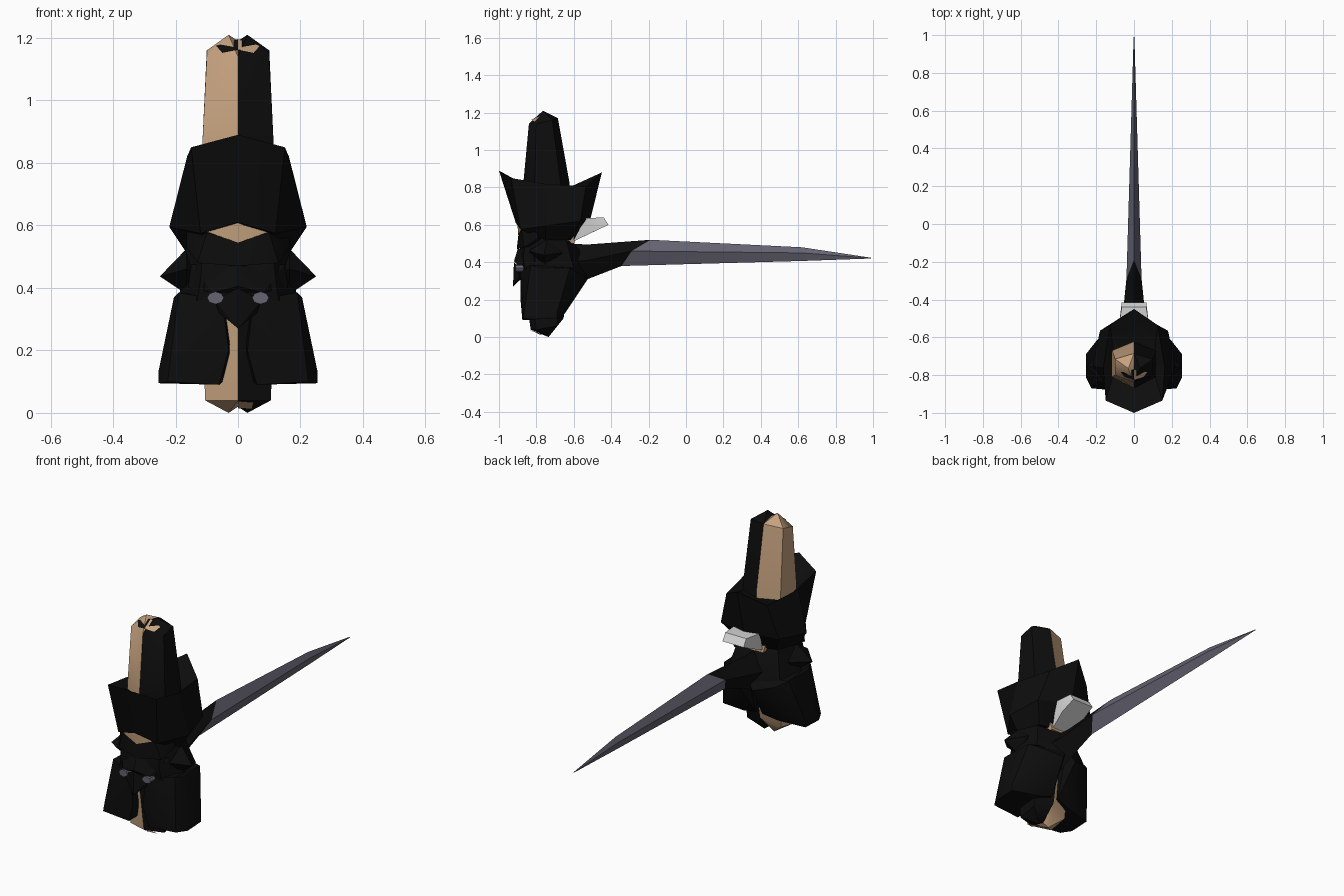
import bpy, bmesh, math
from mathutils import Vector

if "Cube" in bpy.data.objects:
    bpy.data.objects.remove(bpy.data.objects["Cube"])


def material(name, rgb):
    m = bpy.data.materials.new(name)
    m.diffuse_color = (*rgb, 1)
    m.use_nodes = True
    m.node_tree.nodes["Principled BSDF"].inputs["Base Color"].default_value = m.diffuse_color
    return m


BLACK = material("black cloth", (0.004, 0.004, 0.004))
TAN = material("tan skin", (0.56, 0.36, 0.21))
STEEL = material("violet steel", (0.13, 0.125, 0.165))
WHITE = material("pale grey", (0.68, 0.68, 0.68))


def finish(name, bm, mats, rule=None, angle=30):
    bmesh.ops.recalc_face_normals(bm, faces=bm.faces)
    if rule:
        for f in bm.faces:
            f.material_index = rule(f.calc_center_median())
    me = bpy.data.meshes.new(name)
    bm.to_mesh(me)
    bm.free()
    ob = bpy.data.objects.new(name, me)
    bpy.context.collection.objects.link(ob)
    for m in mats:
        me.materials.append(m)
    bpy.ops.object.select_all(action='DESELECT')
    ob.select_set(True)
    bpy.context.view_layer.objects.active = ob
    bpy.ops.object.shade_smooth_by_angle(angle=math.radians(angle))
    return ob


def hull(name, pts, mat):
    bm = bmesh.new()
    vs = [bm.verts.new(p) for p in pts]
    r = bmesh.ops.convex_hull(bm, input=vs)
    junk = [v for v in r["geom_interior"] if isinstance(v, bmesh.types.BMVert)]
    if junk:
        bmesh.ops.delete(bm, geom=junk, context='VERTS')
    return finish(name, bm, [mat])


def both(pts):
    return pts + [(-x, y, z) for x, y, z in pts if x > 0]


def ring(half):
    """Close a front-to-back half outline with its mirror image."""
    return half + [(-x, y, z) for x, y, z in reversed(half) if x > 0]


def loft(name, rings, mats, rule=None, caps=True):
    bm = bmesh.new()
    rows = [[bm.verts.new(p) for p in r] for r in rings]
    for a, b in zip(rows, rows[1:]):
        n = len(a)
        for i in range(n):
            j = (i + 1) % n
            bm.faces.new((a[i], a[j], b[j], b[i]))
    if caps:
        bm.faces.new(rows[0])
        bm.faces.new(rows[-1])
    return finish(name, bm, mats, rule)


def plate(name, pts, mat):
    bm = bmesh.new()
    bm.faces.new([bm.verts.new(p) for p in pts])
    return finish(name, bm, [mat])


# Central column: two halves, tan on the left and black on the right
column = [
    [(0, -.83, .04), (.105, -.80, .04), (.105, -.69, .06), (0, -.655, .10)],
    [(0, -.87, .30), (.115, -.81, .30), (.115, -.67, .30), (0, -.62, .30)],
    [(0, -.87, .82), (.116, -.81, .82), (.116, -.67, .82), (0, -.622, .82)],
    [(0, -.84, 1.14), (.10, -.80, 1.14), (.10, -.715, 1.16), (0, -.685, 1.17)],
]
for side, label, mat in ((-1, "left", TAN), (1, "right", BLACK)):
    bm = bmesh.new()
    rows = [[bm.verts.new((side * x, y, z)) for x, y, z in r] for r in column]
    for a, b in zip(rows, rows[1:]):
        for i in range(3):
            bm.faces.new((a[i], a[i + 1], b[i + 1], b[i]))
    # each end rises to its own off-centre peak, with a notch between
    for row, peak, notch in ((rows[0], (.03, -.735, 0), (0, -.74, .02)),
                             (rows[-1], (.03, -.765, 1.21), (0, -.76, 1.19))):
        p = bm.verts.new((side * peak[0], peak[1], peak[2]))
        q = bm.verts.new(notch)
        for i in range(3):
            bm.faces.new((row[i], row[i + 1], p))
        bm.faces.new((row[0], p, q))
        bm.faces.new((row[3], p, q))
    finish(label + "_column", bm, [mat], angle=40)

# Contrasting patches on the column ends
for s, label, mat in ((1, "right", TAN), (-1, "left", BLACK)):
    plate(label + "_top_patch", [(0, -.825, 1.162), (s * .05, -.81, 1.152),
                                 (s * .07, -.785, 1.175), (0, -.77, 1.196)], mat)
plate("bottom_patch", [(0, -.834, .038), (.05, -.82, .034),
                       (.045, -.78, .012), (0, -.77, .015)], TAN)

# Flared collar with raised points front and back
collar = [
    [(0, -.85, .78), (.11, -.80, .78), (.118, -.74, .78), (.11, -.67, .78), (0, -.62, .78)],
    [(0, -1, .89), (.15, -.935, .85), (.163, -.76, .82), (.125, -.535, .805), (0, -.45, .88)],
    [(0, -.91, .61), (.12, -.885, .575), (.22, -.75, .595), (.18, -.565, .62), (0, -.51, .635)],
    [(0, -.86, .60), (.10, -.84, .56), (.17, -.75, .52), (.12, -.63, .52), (0, -.60, .52)],
]
loft("collar", [ring(r) for r in collar], [BLACK])

# Exposed face strip and nape
hull("face_strip", both([(0, -.902, .615), (.10, -.88, .58), (0, -.897, .545),
                         (.09, -.80, .60), (.09, -.80, .55)]), TAN)
hull("nape", both([(.07, -.60, .54), (.06, -.595, .50), (.07, -.68, .54),
                   (.06, -.68, .50)]), TAN)

# Torso
torso = [
    [(0, -.87, .54), (.11, -.85, .55), (.168, -.75, .53), (.12, -.64, .52), (0, -.61, .51)],
    [(0, -.90, .43), (.12, -.87, .43), (.175, -.75, .44), (.14, -.62, .44), (0, -.55, .45)],
    [(0, -.87, .35), (.13, -.86, .36), (.19, -.75, .37), (.16, -.60, .37), (0, -.53, .34)],
]
loft("torso", [ring(r) for r in torso], [BLACK])

# Draped bands across the front
hull("upper_band", both([(.165, -.80, .58), (.165, -.79, .53), (.13, -.865, .48),
                         (0, -.895, .555), (0, -.905, .47), (.10, -.88, .575),
                         (.12, -.75, .50)]), BLACK)
hull("lower_band", both([(.15, -.82, .475), (.16, -.81, .40), (.08, -.90, .385),
                         (0, -.92, .405), (0, -.90, .47), (.10, -.75, .43)]), BLACK)

# Pointed tab and the two small steel discs beside it
hull("front_tab", both([(.075, -.895, .36), (.06, -.89, .32), (0, -.925, .27),
                        (0, -.92, .40), (0, -.85, .34)]), BLACK)
for s, label in ((-1, "left"), (1, "right")):
    hull(label + "_disc", [(s * .072 + .027 * math.cos(a * math.pi / 4), y,
                            .368 + .02 * math.sin(a * math.pi / 4))
                           for a in range(8) for y in (-.912, -.87)], STEEL)

# Side spikes and split skirt, mirrored
wing = [(.19, -.83, .385), (.205, -.78, .37), (.20, -.62, .37), (.05, -.885, .36),
        (.15, -.57, .34), (0, -.55, .37), (.04, -.525, .31), (.05, -.885, .31),
        (.03, -.885, .20), (.06, -.875, .09), (.105, -.86, .105), (.225, -.87, .10),
        (.255, -.81, .095), (.255, -.69, .10), (.255, -.81, .13), (.255, -.69, .13),
        (.105, -.66, .11), (.02, -.645, .13)]
spike = [(.25, -.76, .437), (.165, -.84, .46), (.165, -.74, .525),
         (.165, -.66, .45), (.165, -.75, .38), (.12, -.75, .44)]
for s, label in ((-1, "left"), (1, "right")):
    hull(label + "_skirt", [(s * x, y, z) for x, y, z in wing], BLACK)
    hull(label + "_side_spike", [(s * x, y, z) for x, y, z in spike], BLACK)

# Long tapering blade with a slanted dark socket
socket = [
    [(0, -.65, .50), (.09, -.65, .40), (0, -.62, .26)],
    [(0, -.525, .495), (.065, -.53, .41), (0, -.525, .31)],
    [(0, -.19, .52), (.04, -.29, .46), (0, -.345, .38)],
]
loft("blade_socket", [ring(r) for r in socket], [BLACK])
blade = [socket[-1],
         [(0, .62, .48), (.013, .62, .45), (0, .62, .407)],
         [(0, .99, .424), (.002, .99, .422), (0, .99, .42)]]
# ring() keeps one mirrored side point, giving a diamond section
loft("blade", [ring(r) for r in blade], [STEEL])

# Pale flap rising behind the collar
hull("back_flap", both([(.05, -.605, .51), (.08, -.54, .635), (.065, -.44, .64),
                        (.065, -.415, .60), (.07, -.50, .56)]), WHITE)
